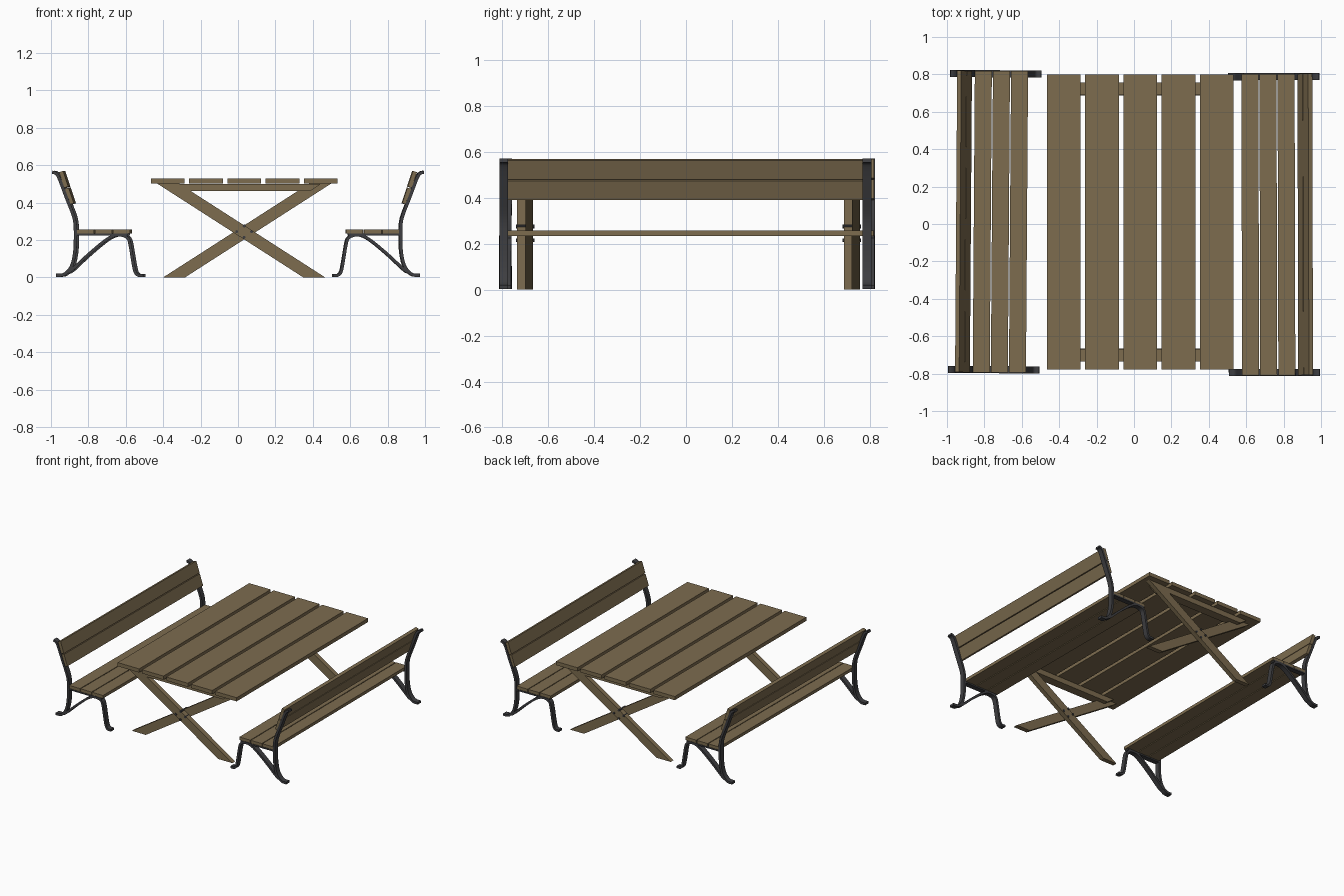
import bpy, bmesh, math
from mathutils import Vector, Matrix

if "Cube" in bpy.data.objects:
    bpy.data.objects.remove(bpy.data.objects["Cube"])


def material(name, rgb):
    m = bpy.data.materials.new(name)
    m.diffuse_color = (*rgb, 1)
    m.use_nodes = True
    m.node_tree.nodes["Principled BSDF"].inputs["Base Color"].default_value = m.diffuse_color
    return m


WOOD = material("brown wood", (0.205, 0.150, 0.078))
IRON = material("dark iron", (0.048, 0.048, 0.052))


def finish(name, bm, mat, xf=None, smooth=False):
    if xf:
        bm.transform(xf)
    bmesh.ops.recalc_face_normals(bm, faces=bm.faces)
    me = bpy.data.meshes.new(name)
    bm.to_mesh(me)
    bm.free()
    me.materials.append(mat)
    ob = bpy.data.objects.new(name, me)
    bpy.context.collection.objects.link(ob)
    if smooth:
        bpy.ops.object.select_all(action='DESELECT')
        ob.select_set(True)
        bpy.context.view_layer.objects.active = ob
        bpy.ops.object.shade_smooth_by_angle(angle=math.radians(35))


def prism(name, pts, y0, y1, mat, xf=None):
    """Convex x-z outline extruded along y."""
    bm = bmesh.new()
    a = [bm.verts.new((x, y0, z)) for x, z in pts]
    b = [bm.verts.new((x, y1, z)) for x, z in pts]
    bm.faces.new(a)
    bm.faces.new(b)
    for i in range(len(pts)):
        j = (i + 1) % len(pts)
        bm.faces.new((a[i], a[j], b[j], b[i]))
    finish(name, bm, mat, xf)


def box(name, x0, x1, y0, y1, z0, z1, mat, xf=None):
    prism(name, [(x0, z0), (x1, z0), (x1, z1), (x0, z1)], y0, y1, mat, xf)


def curve(pts, n=4):
    """Smooth path through the points."""
    p = [Vector(q) for q in pts]
    p = [2 * p[0] - p[1]] + p + [2 * p[-1] - p[-2]]
    out = []
    for i in range(1, len(p) - 2):
        a, b, c, d = p[i - 1:i + 3]
        for k in range(n):
            t = k / n
            out.append(0.5 * (2 * b + (c - a) * t + (2 * a - 5 * b + 4 * c - d) * t * t
                              + (3 * b - a - 3 * c + d) * t ** 3))
    return out + [p[-2]]


def strap(name, pts, thick, y0, y1, xf):
    """Flat iron bar bent along an x-z path."""
    path = curve(pts)
    bm = bmesh.new()
    rings = []
    for i, p in enumerate(path):
        t = (path[min(i + 1, len(path) - 1)] - path[max(i - 1, 0)]).normalized()
        n = Vector((-t.y, t.x)) * thick / 2
        a, b = p + n, p - n
        rings.append([bm.verts.new(c) for c in
                      ((a.x, y0, a.y), (b.x, y0, b.y), (b.x, y1, b.y), (a.x, y1, a.y))])
    for r, s in zip(rings, rings[1:]):
        for k in range(4):
            m = (k + 1) % 4
            bm.faces.new((r[k], r[m], s[m], s[k]))
    bm.faces.new(rings[0])
    bm.faces.new(rings[-1])
    finish(name, bm, IRON, xf, True)


# Table top planks
CX = 0.033
for i in range(5):
    c = CX + (i - 2) * 0.2045
    box("table_plank", c - 0.09, c + 0.09, -0.777, 0.80, 0.502, 0.53, WOOD)

# Crossed table legs, cross rails and bolts at both ends
for y0, ym, y1, out in ((-0.735, -0.70, -0.666, -1), (0.688, 0.723, 0.757, 1)):
    for s, ya, yb in ((-1, y0, ym), (1, ym, y1)):
        prism("table_leg", [(CX - s * 0.434, 0), (CX - s * 0.317, 0),
                            (CX + s * 0.465, 0.502), (CX + s * 0.348, 0.502)], ya, yb, WOOD)
    prism("table_rail", [(CX - 0.355, 0.462), (CX + 0.355, 0.462),
                         (CX + 0.41, 0.501), (CX - 0.41, 0.501)],
          y0 + 0.001, y1 - 0.001, WOOD)
    for dx, dz in ((0.04, 0), (-0.04, 0), (0, 0.03), (0, -0.03)):
        bm = bmesh.new()
        bmesh.ops.create_cone(bm, cap_ends=True, segments=10, radius1=0.008, radius2=0.008,
                              depth=y1 - y0 + 0.012)
        finish("leg_bolt", bm, IRON, Matrix.Translation((CX + dx, (y0 + y1) / 2, 0.245 + dz))
               @ Matrix.Rotation(math.pi / 2, 4, 'X'))

BACK = [(0.99, 0.563), (0.973, 0.558), (0.955, 0.535), (0.915, 0.43), (0.88, 0.34),
        (0.868, 0.29), (0.866, 0.23), (0.868, 0.15), (0.88, 0.08), (0.90, 0.04),
        (0.93, 0.015), (0.97, 0.012)]
FRONT = [(0.503, 0.012), (0.53, 0.012), (0.547, 0.03), (0.558, 0.08), (0.575, 0.18),
         (0.588, 0.212), (0.62, 0.226), (0.66, 0.223), (0.71, 0.195), (0.80, 0.12),
         (0.88, 0.045), (0.905, 0.028)]


def bench(side, xf):
    # Iron end frames
    for ya, yb in ((-0.81, -0.772), (0.772, 0.81)):
        strap(side + "_bench_back_frame", BACK, 0.017, ya, yb, xf)
        strap(side + "_bench_front_frame", FRONT, 0.016, ya, yb, xf)
        box(side + "_bench_seat_bar", 0.585, 0.866, ya, yb, 0.224, 0.234, IRON, xf)
    # Seat planks
    for i in range(3):
        x = 0.574 + i * 0.0968
        box(side + "_bench_seat_plank", x, x + 0.091, -0.806, 0.806, 0.234, 0.257, WOOD, xf)
    # Leaning backrest planks
    base = Vector((0.874, 0.397))
    up = Vector((0.058, 0.175)).normalized()
    out = Vector((up.y, -up.x)) * 0.023
    for a, b in ((0, 0.088), (0.094, 0.182)):
        p, q = base + up * a, base + up * b
        prism(side + "_bench_backrest_plank", [p, p + out, q + out, q], -0.806, 0.806, WOOD, xf)


# Two facing benches, each turned very slightly
bench("right", Matrix.Translation((0.002, -0.005, 0)) @ Matrix.Rotation(math.radians(0.15), 4, 'Z'))
bench("left", Matrix.Translation((0.002, 0.007, 0)) @ Matrix.Rotation(math.radians(-0.4), 4, 'Z')
      @ Matrix.Diagonal((-1, 1, 1, 1)))
